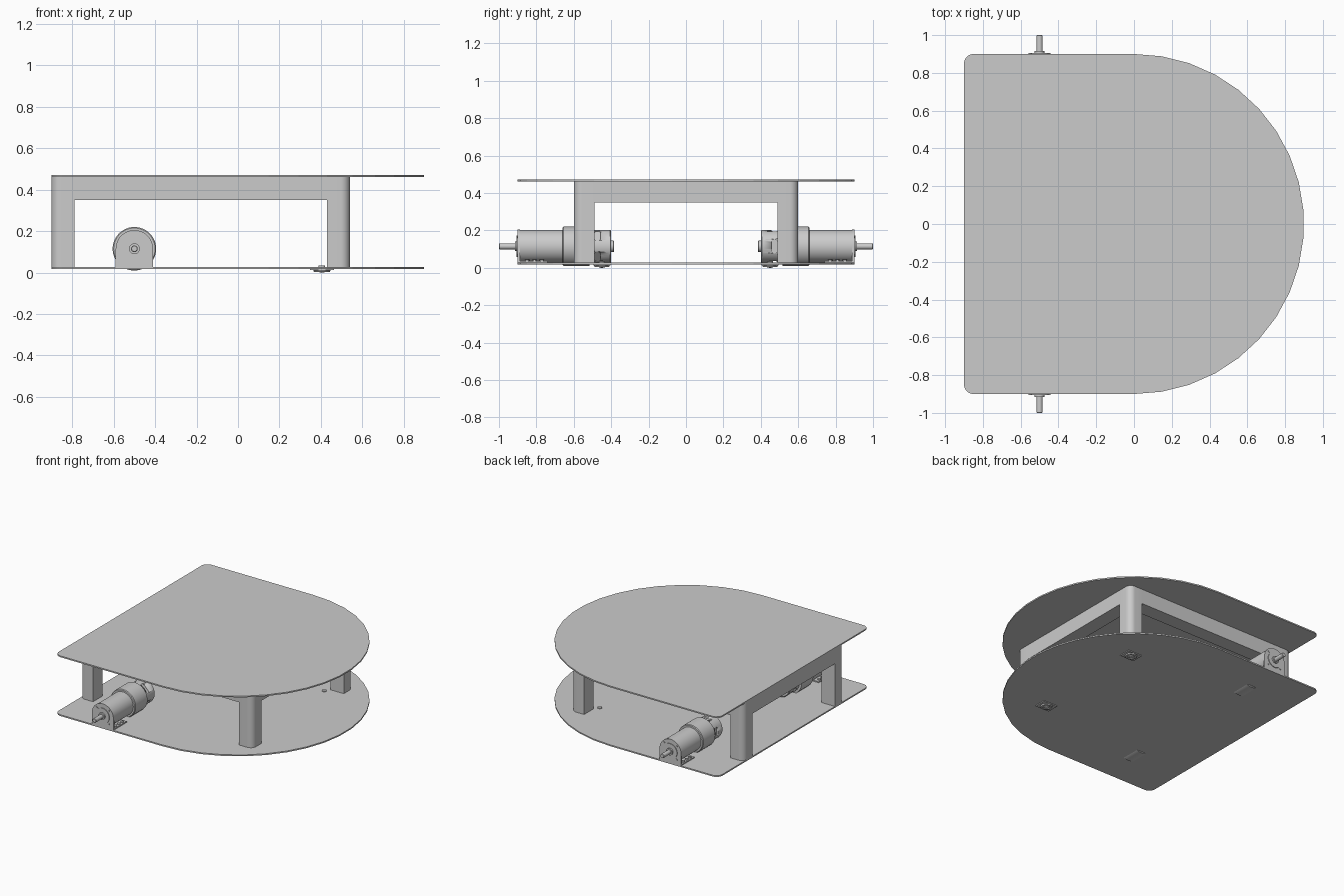
import bpy, bmesh
from math import pi, sin, cos, radians
from mathutils import Vector, Matrix

if "Cube" in bpy.data.objects:
    bpy.data.objects.remove(bpy.data.objects["Cube"])

grey = bpy.data.materials.new("light_grey")
grey.use_nodes = True
grey.diffuse_color = (0.6, 0.6, 0.6, 1)
grey.node_tree.nodes["Principled BSDF"].inputs["Base Color"].default_value = (0.6, 0.6, 0.6, 1)


def finish(bm, name, smooth=True):
    bmesh.ops.remove_doubles(bm, verts=bm.verts, dist=1e-5)
    bmesh.ops.recalc_face_normals(bm, faces=bm.faces)
    mesh = bpy.data.meshes.new(name)
    bm.to_mesh(mesh)
    bm.free()
    mesh.materials.append(grey)
    ob = bpy.data.objects.new(name, mesh)
    bpy.context.collection.objects.link(ob)
    if smooth:
        bpy.ops.object.select_all(action='DESELECT')
        ob.select_set(True)
        bpy.context.view_layer.objects.active = ob
        bpy.ops.object.shade_smooth_by_angle(angle=radians(30))
    return ob


def prism(name, pts, lo, hi, axis='Z', smooth=True):
    """Extrude a profile: (x, y) along z, or (x, z) along y."""
    bm = bmesh.new()
    place = (lambda a, b: (a, b, lo)) if axis == 'Z' else (lambda a, b: (a, lo, b))
    face = bm.faces.new([bm.verts.new(place(a, b)) for a, b in pts])
    new = bmesh.ops.extrude_face_region(bm, geom=[face])["geom"]
    shift = Vector((0, 0, hi - lo)) if axis == 'Z' else Vector((0, hi - lo, 0))
    bmesh.ops.translate(bm, vec=shift, verts=[g for g in new if isinstance(g, bmesh.types.BMVert)])
    return finish(bm, name, smooth)


def box(name, x0, x1, y0, y1, z0, z1):
    return prism(name, [(x0, y0), (x1, y0), (x1, y1), (x0, y1)], z0, z1, smooth=False)


def arc(cx, cy, r, start, end, n):
    return [(cx + r * cos(radians(start + (end - start) * i / n)),
             cy + r * sin(radians(start + (end - start) * i / n))) for i in range(n + 1)]


def lathe(name, profile, origin, direction, n=40):
    """Spin (distance, radius) points about an axis."""
    bm = bmesh.new()
    verts = [bm.verts.new((r, 0, d)) for d, r in profile]
    edges = [bm.edges.new(pair) for pair in zip(verts, verts[1:])]
    bmesh.ops.spin(bm, geom=verts + edges, cent=(0, 0, 0), axis=(0, 0, 1),
                   angle=2 * pi, steps=n, use_duplicate=False)
    turn = Vector((0, 0, 1)).rotation_difference(Vector(direction)).to_matrix().to_4x4()
    bm.transform(Matrix.Translation(origin) @ turn)
    return finish(bm, name)


def cut(ob, cutter):
    mod = ob.modifiers.new("cut", 'BOOLEAN')
    mod.operation, mod.solver, mod.object = 'DIFFERENCE', 'EXACT', cutter
    bpy.ops.object.select_all(action='DESELECT')
    ob.select_set(True)
    bpy.context.view_layer.objects.active = ob
    bpy.ops.object.modifier_apply(modifier=mod.name)
    bpy.data.objects.remove(cutter)


# Two D-shaped deck plates
deck = (arc(0, 0, 0.9, -90, 90, 19) + arc(-0.85, 0.85, 0.05, 90, 180, 6)
        + arc(-0.85, -0.85, 0.05, 180, 270, 6))
FLOOR, TOP = 0.028, 0.462
prism("lower_deck", deck, 0.018, FLOOR, smooth=False)
prism("upper_deck", deck, TOP, 0.472, smooth=False)

# Support frame: four legs with rounded outer corners, joined by beams
X0, X1, Y, W, R = -0.9, 0.54, 0.6, 0.11, 0.045
for x, sx, end in ((X0, 1, "rear"), (X1, -1, "front")):
    for sy, side in ((-1, "right"), (1, "left")):
        pts = [(x + sx * a, sy * (Y - b)) for a, b in
               arc(R, R, R, 180, 270, 8) + [(W, 0), (W, W), (0, W)]]
        prism(f"{end}_{side}_leg", pts, FLOOR, TOP)
    a, b = sorted((x, x + sx * W))
    box(f"{end}_beam", a, b, W - Y, Y - W, 0.35, TOP)
for sy, side in ((-1, "right"), (1, "left")):
    a, b = sorted((sy * Y, sy * (Y - W)))
    box(f"{side}_beam", X0 + W, X1 - W, a, b, 0.35, TOP)

MX, MZ = -0.5, 0.115
for sy, side in ((-1, "right"), (1, "left")):
    out = (0, sy, 0)
    axle = (MX, 0, MZ)
    # Gearbox with wide collar that reaches through the deck
    lathe(f"{side}_gearbox", [(0.515, 0), (0.515, 0.105), (0.655, 0.105), (0.66, 0.1),
                              (0.66, 0.088), (0.89, 0.088), (0.89, 0)], axle, out, 48)
    # Motor can with vents around its end
    can = lathe(f"{side}_motor_can", [(0.4, 0), (0.4, 0.083), (0.405, 0.088),
                                      (0.515, 0.088), (0.515, 0)], axle, out, 48)
    for k in range(4):
        slot = (arc(0, 0.022, 0.017, 0, 180, 8) + arc(0, -0.022, 0.017, 180, 360, 8))
        cutter = prism("vent_cutter", slot, 0.075, 0.12)
        cutter.hide_render = True
        angle = k * pi / 2 + (pi / 4 if sy < 0 else 0)
        # Lay the slot along the rim, then turn it round the motor
        cutter.data.transform(Matrix.Translation((MX, sy * 0.473, MZ))
                              @ Matrix.Rotation(angle, 4, 'Y')
                              @ Matrix.Rotation(pi / 2, 4, 'Z'))
        cut(can, cutter)
    lathe(f"{side}_motor_end_boss", [(0.384, 0), (0.384, 0.027), (0.388, 0.031),
                                     (0.4, 0.031), (0.4, 0)], axle, out, 32)
    # Output shaft with stepped bearing
    lathe(f"{side}_output_shaft", [(0.9, 0), (0.9, 0.058), (0.905, 0.058), (0.905, 0.026),
                                   (0.915, 0.026), (0.915, 0.016), (0.997, 0.016),
                                   (1.0, 0.013), (1.0, 0)], axle, out, 32)
    # Angle bracket
    face = arc(MX, MZ, 0.09, 0, 180, 24) + [(MX - 0.09, FLOOR), (MX + 0.09, FLOOR)]
    prism(f"{side}_bracket_face", face, sy * 0.888, sy * 0.9, 'Y')
    a, b = sorted((sy * 0.74, sy * 0.89))
    box(f"{side}_bracket_foot", MX - 0.09, MX + 0.09, a, b, FLOOR, 0.036)
    for sx in (-1, 1):
        for y in (0.85, 0.81, 0.77):
            lathe(f"{side}_foot_screw", [(0, 0), (0, 0.012), (0.008, 0.012), (0.008, 0)],
                  (MX + sx * 0.072, sy * y, 0.036), (0, 0, 1), 12)
    for k in range(4):
        t = pi / 4 + k * pi / 2
        lathe(f"{side}_face_screw", [(0, 0), (0, 0.007), (0.004, 0.007), (0.004, 0)],
              (MX + 0.072 * cos(t), sy * 0.9, MZ + 0.072 * sin(t)), out, 12)

    # Ball caster under the front of the deck, with its bolt above
    cx, cy = 0.405, sy * 0.45
    box(f"{side}_caster_plate", cx - 0.058, cx + 0.058, cy - 0.045, cy + 0.045, 0.012, 0.018)
    lathe(f"{side}_caster_ball", [(0.006, 0), (0.006, 0.04), (0.012, 0.036), (0.012, 0.024)]
          [1:] + [(0.006, 0.022)] + [(0.018 * (1 - cos(t)) * 0.4, 0.02 * sin(t))
                                     for t in (pi / 2, pi / 3, pi / 6, 0)],
          (cx, cy, 0), (0, 0, 1), 24)
    lathe(f"{side}_caster_ring", [(0.012, 0.024), (0.004, 0.026), (0.004, 0.038),
                                  (0.012, 0.042)], (cx, cy, 0), (0, 0, 1), 24)
    lathe(f"{side}_caster_bolt", [(0, 0.016), (0.006, 0.016), (0.006, 0)],
          (cx, cy, FLOOR), (0, 0, 1), 16)
